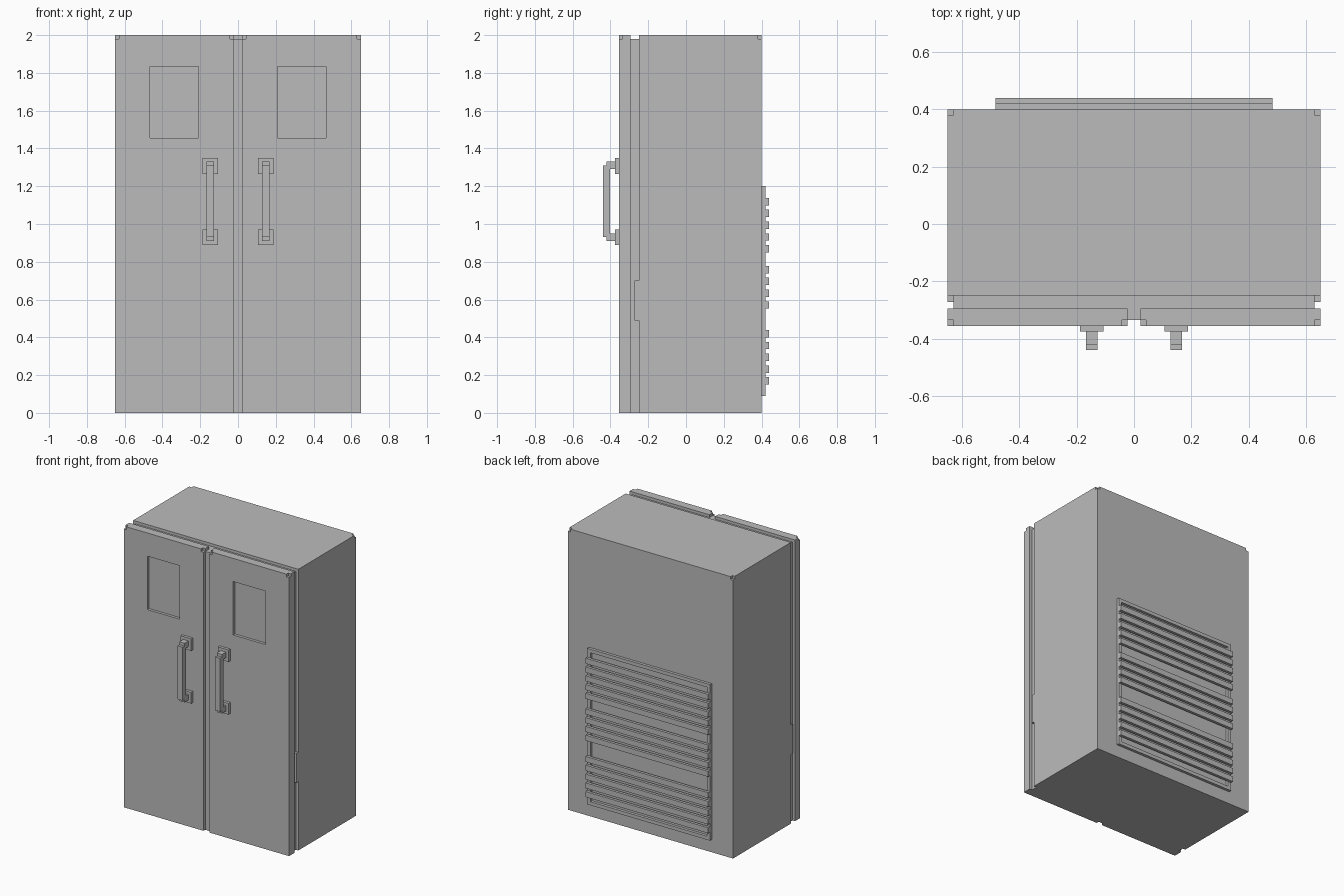
import bpy
import bmesh
from mathutils import Vector

if "Cube" in bpy.data.objects:
    bpy.data.objects.remove(bpy.data.objects["Cube"], do_unlink=True)

# Single painted-metal colour
grey = bpy.data.materials.new("metal_grey")
grey.use_nodes = True
COLOUR = (0.5, 0.5, 0.5, 1)
grey.diffuse_color = COLOUR
grey.node_tree.nodes["Principled BSDF"].inputs["Base Color"].default_value = COLOUR


def add_box(bm, x, y, z):
    """Add a box given its (low, high) span on each axis."""
    verts = bmesh.ops.create_cube(bm, size=1)["verts"]
    for v in verts:
        v.co = Vector([lo + (c + 0.5) * (hi - lo)
                       for c, (lo, hi) in zip(v.co, (x, y, z))])


def boxes(name, spans):
    bm = bmesh.new()
    for x, y, z in spans:
        add_box(bm, sorted(x), sorted(y), sorted(z))
    mesh = bpy.data.meshes.new(name)
    bm.to_mesh(mesh)
    bm.free()
    mesh.materials.append(grey)
    ob = bpy.data.objects.new(name, mesh)
    bpy.context.collection.objects.link(ob)
    return ob


def cut(ob, spans):
    """Cut separate boxes out of an object and bake the result."""
    cutter = boxes("cutter", spans)
    cutter.hide_render = True
    mod = ob.modifiers.new("cut", "BOOLEAN")
    mod.operation = "DIFFERENCE"
    mod.solver = "EXACT"
    mod.object = cutter
    graph = bpy.context.evaluated_depsgraph_get()
    baked = bpy.data.meshes.new_from_object(ob.evaluated_get(graph))
    ob.modifiers.clear()
    ob.data = baked
    bpy.data.objects.remove(cutter, do_unlink=True)


def mirror_x(span, side):
    return tuple(side * v for v in span)


W, TOP, NOTCH = 0.65, 2.0, 0.02
BACK, BODY_FRONT = 0.40, -0.25
DOOR_BACK, DOOR_FRONT = -0.295, -0.355
GAP = 0.0225
notch_z = (TOP - NOTCH, TOP + 0.1)

# Cabinet body with notched rear top corners
body = boxes("cabinet_body", [((-W, W), (BODY_FRONT, BACK), (0, TOP))])
cut(body, [(mirror_x((W - NOTCH, W + 0.1), s), (BACK - NOTCH, BACK + 0.1), notch_z)
           for s in (-1, 1)])

# Recessed gasket behind the doors and the strip between them
boxes("door_gasket", [((-0.63, 0.63), (DOOR_BACK, BODY_FRONT), (0, 1.98))])
boxes("centre_strip", [((-GAP, GAP), (-0.335, DOOR_BACK), (0, 1.98))])

for side, label in ((1, "left"), (-1, "right")):
    # Door with notched top corners and a shallow rectangular recess
    door = boxes(label + "_door",
                 [(mirror_x((GAP, W), side), (DOOR_FRONT, DOOR_BACK), (0, TOP))])
    front_y = (DOOR_FRONT - 0.1, DOOR_FRONT + NOTCH)
    cut(door, [
        (mirror_x((W - NOTCH, W + 0.1), side), front_y, notch_z),
        (mirror_x((GAP - 0.1, GAP + NOTCH), side), front_y, notch_z),
        (mirror_x((0.21, 0.465), side), front_y, (1.455, 1.835)),
    ])

    # Side tab closing part of the door gap
    boxes(label + "_side_tab",
          [(mirror_x((0.63, W), side), (-0.272, BODY_FRONT), (0.49, 0.70))])

    # Handle: mounting plates, posts and grip
    plate_x = mirror_x((0.106, 0.188), side)
    grip_x = mirror_x((0.127, 0.168), side)
    boxes(label + "_handle_plates",
          [(plate_x, (-0.375, DOOR_FRONT), z) for z in ((0.89, 0.97), (1.265, 1.35))])
    boxes(label + "_handle_posts",
          [(grip_x, (-0.42, -0.375), z) for z in ((0.91, 0.95), (1.29, 1.33))])
    boxes(label + "_handle_grip", [(grip_x, (-0.44, -0.402), (0.93, 1.31))])

# Rear vent frame
VENT, RIM = 0.483, 0.025
low, high = 0.09, 1.20
frame_y = (BACK, 0.42)
boxes("vent_frame",
      [((-VENT, VENT), frame_y, z) for z in ((low, low + RIM), (high - RIM, high))]
      + [(mirror_x((VENT - RIM, VENT), s), frame_y, (low + RIM, high - RIM))
         for s in (-1, 1)])

# Vent slats in three groups
slats = []
for first, count in ((1.138, 5), (0.778, 4), (0.439, 5)):
    for i in range(count):
        z = first - i * 0.0625
        slats.append(((-VENT, VENT), (0.42, 0.44), (z - 0.039, z)))
boxes("vent_slats", slats)
